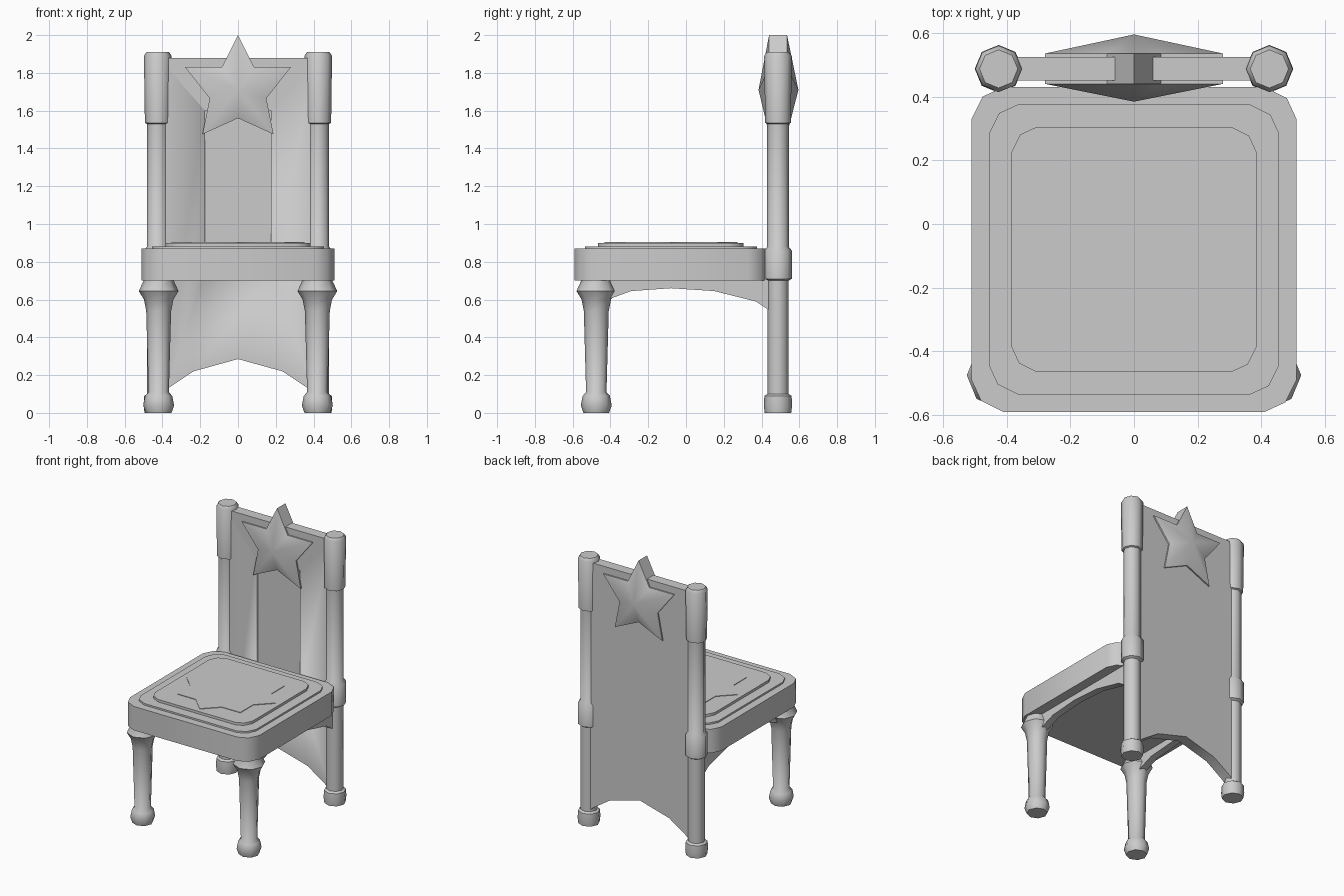
import bpy, bmesh, math

if "Cube" in bpy.data.objects:
    bpy.data.objects.remove(bpy.data.objects["Cube"])

SMOOTH = math.radians(50)


def finish(name, bm):
    bmesh.ops.recalc_face_normals(bm, faces=bm.faces)
    me = bpy.data.meshes.new(name)
    bm.to_mesh(me)
    bm.free()
    ob = bpy.data.objects.new(name, me)
    bpy.context.collection.objects.link(ob)
    bpy.ops.object.select_all(action='DESELECT')
    ob.select_set(True)
    bpy.context.view_layer.objects.active = ob
    bpy.ops.object.shade_smooth_by_angle(angle=SMOOTH)
    return ob


def loft(name, rings):
    """Closed solid through a list of rings with equal point counts."""
    bm = bmesh.new()
    loops = [[bm.verts.new(p) for p in r] for r in rings]
    n = len(loops[0])
    for a, b in zip(loops, loops[1:]):
        for i in range(n):
            j = (i + 1) % n
            bm.faces.new((a[i], a[j], b[j], b[i]))
    bm.faces.new(loops[0][::-1])
    bm.faces.new(loops[-1])
    return finish(name, bm)


def turned(name, x, y, profile):
    """Eight-sided turned post from (radius, height) pairs."""
    angles = [math.tau * i / 8 for i in range(8)]
    return loft(name, [[(x + r * math.cos(a), y + r * math.sin(a), z) for a in angles]
                       for r, z in profile])


def rounded_square(h, c, z, cy=-0.08):
    corner = [(h, h - c), (h - 0.3 * c, h - 0.35 * c), (h - c, h)]
    pts = []
    for k in range(4):
        for x, y in corner:
            for _ in range(k):
                x, y = -y, x
            pts.append((x, y + cy, z))
    return pts


def slab_xz(name, outline, y0, y1):
    return loft(name, [[(x, y, z) for x, z in outline] for y in (y0, y1)])


# Seat with two stepped cushion layers
loft("seat", [rounded_square(*r) for r in (
    (0.51, 0.10, 0.70), (0.51, 0.10, 0.87), (0.455, 0.09, 0.87),
    (0.455, 0.09, 0.882), (0.385, 0.08, 0.882), (0.385, 0.08, 0.90))])

# Eight-pointed star relief on the cushion
tips = []
for i in range(16):
    r = 0.352 if i % 2 == 0 else 0.27
    a = math.tau * i / 16
    tips.append((r * math.cos(a), r * math.sin(a) - 0.08))
loft("cushion_star", [[(x, y, z) for x, y in tips] for z in (0.89, 0.904)])

for side, s in (("left", -1), ("right", 1)):
    # Front legs
    turned("front_leg_" + side, s * 0.42, -0.475, [
        (0.068, 0), (0.082, 0.04), (0.072, 0.09), (0.054, 0.11), (0.066, 0.54),
        (0.078, 0.60), (0.105, 0.645), (0.08, 0.70), (0.08, 0.72)])
    # Back posts with foot, seat collar and top cap
    turned("back_post_" + side, s * 0.425, 0.487, [
        (0.07, 0), (0.075, 0.04), (0.072, 0.09), (0.056, 0.10), (0.056, 0.70),
        (0.073, 0.71), (0.073, 0.86), (0.057, 0.88), (0.057, 1.53), (0.068, 1.535),
        (0.073, 1.89), (0.060, 1.91)])
    # Arched side aprons
    arch = [(-0.46, 0.71), (-0.46, 0.58), (-0.40, 0.605), (-0.29, 0.645), (-0.08, 0.66),
            (0.15, 0.645), (0.37, 0.59), (0.46, 0.53), (0.46, 0.71)]
    loft("side_apron_" + side, [[(s * x, y, z) for y, z in arch] for x in (0.39, 0.44)])

# Back panel with arched bottom
panel = slab_xz("back_panel", [
    (-0.42, 1.88), (-0.42, 0.08), (-0.37, 0.13), (-0.235, 0.22), (0, 0.285),
    (0.235, 0.22), (0.37, 0.13), (0.42, 0.08), (0.42, 1.88)], 0.45, 0.525)
# Shallow recess in the middle of the panel
cutter = slab_xz("recess_cutter", [(-0.175, 0.75), (0.175, 0.75), (0.175, 1.6), (-0.175, 1.6)],
                 0.40, 0.475)
cutter.hide_render = True
cutter.hide_viewport = True
mod = panel.modifiers.new("recess", 'BOOLEAN')
mod.operation = 'DIFFERENCE'
mod.object = cutter

# Five-pointed star crest, peaked on front and back
half = [(0, 2.0), (0.085, 1.83), (0.28, 1.83), (0.15, 1.665), (0.188, 1.475), (0, 1.56)]
outline = half + [(-x, z) for x, z in half[-2:0:-1]]
bm = bmesh.new()
rims = [[bm.verts.new((x, y, z)) for x, z in outline] for y in (0.44, 0.535)]
peaks = [bm.verts.new((0, y, 1.71)) for y in (0.384, 0.595)]
for i in range(10):
    j = (i + 1) % 10
    bm.faces.new((rims[0][i], rims[0][j], rims[1][j], rims[1][i]))
    for rim, peak in zip(rims, peaks):
        bm.faces.new((rim[i], rim[j], peak))
finish("star_crest", bm)
